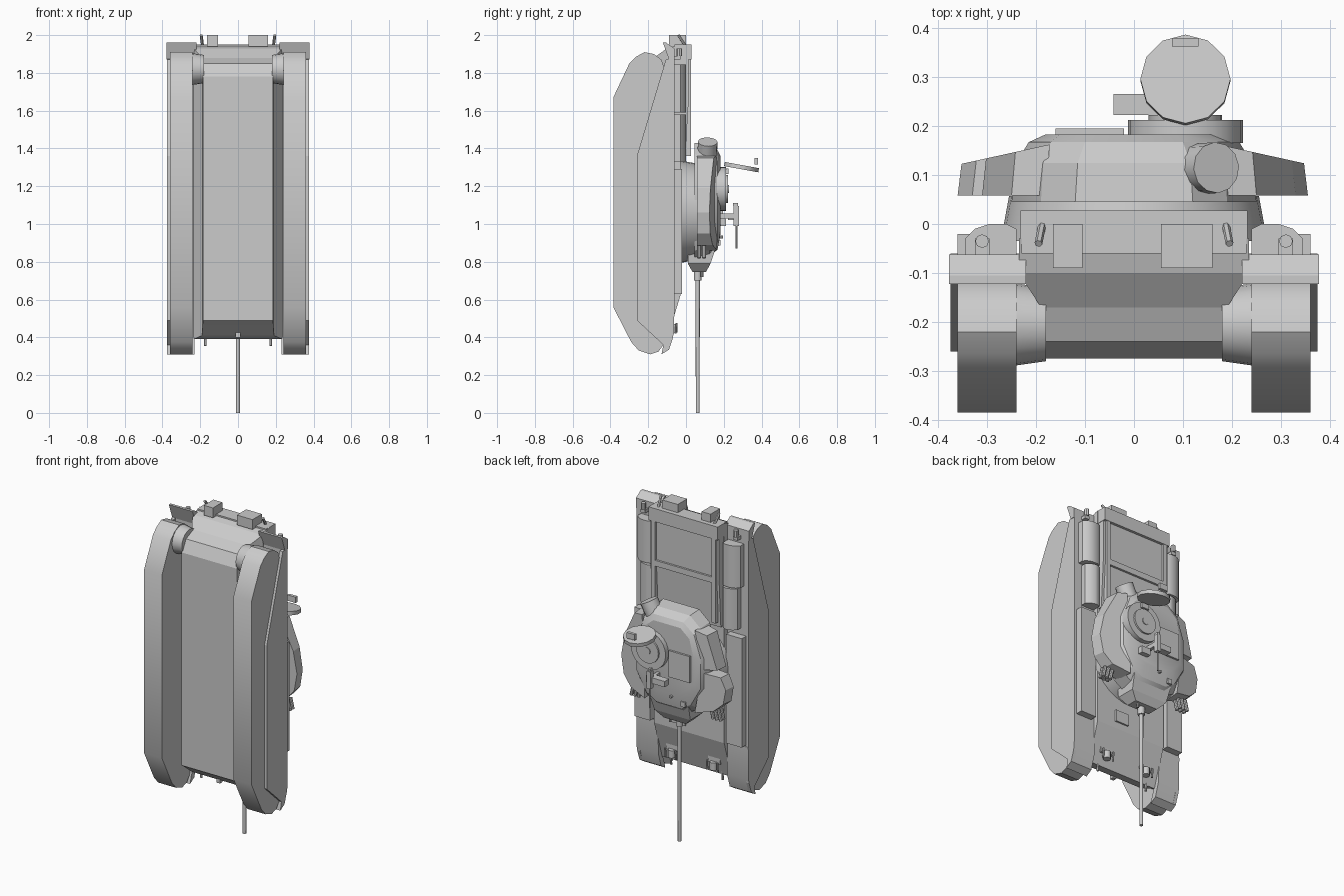
import bpy, bmesh, math
from mathutils import Vector

grey = bpy.data.materials.new("light_grey")
grey.diffuse_color = (0.6, 0.6, 0.6, 1)


def finish(name, bm, smooth=None):
    bmesh.ops.recalc_face_normals(bm, faces=bm.faces)
    me = bpy.data.meshes.new(name)
    bm.to_mesh(me)
    bm.free()
    me.materials.append(grey)
    if smooth:
        for p in me.polygons:
            p.use_smooth = True
        me.set_sharp_from_angle(angle=math.radians(smooth))
    ob = bpy.data.objects.new(name, me)
    bpy.context.scene.collection.objects.link(ob)
    return ob


def loft(name, loops, smooth=None):
    """Skin a stack of equal-length point loops and cap both ends."""
    bm = bmesh.new()
    rings = [[bm.verts.new(p) for p in lp] for lp in loops]
    n = len(rings[0])
    for a, b in zip(rings, rings[1:]):
        for i in range(n):
            j = (i + 1) % n
            bm.faces.new((a[i], a[j], b[j], b[i]))
    bm.faces.new(rings[0])
    bm.faces.new(rings[-1])
    return finish(name, bm, smooth)


def side_prism(name, yz, x0, x1, smooth=None):
    return loft(name, [[(x, y, z) for y, z in yz] for x in (x0, x1)], smooth)


def plan_prism(name, xz, y0, y1):
    return loft(name, [[(x, y, z) for x, z in xz] for y in (y0, y1)])


def box(name, x0, x1, y0, y1, z0, z1):
    return side_prism(name, [(y0, z0), (y1, z0), (y1, z1), (y0, z1)], x0, x1)


def rod(name, p0, p1, r0, r1=None, n=12, smooth=40):
    p0, p1 = Vector(p0), Vector(p1)
    q = (p1 - p0).to_track_quat('Z', 'Y')
    loops = []
    for p, r in ((p0, r0), (p1, r1 or r0)):
        loops.append([p + q @ Vector((r * math.cos(t), r * math.sin(t), 0))
                      for t in (2 * math.pi * i / n for i in range(n))])
    return loft(name, loops, smooth)


def mirrored(half):
    return half + [(-x, z) for x, z in reversed(half)]


# Hull: rectangles stacked from belly to deck (y, half width, front z, rear z)
levels = [(-.275, .185, .49, 1.78), (-.24, .187, .465, 1.85), (-.17, .19, .41, 1.88),
          (-.10, .235, .39, 1.93), (-.03, .235, .62, 1.95)]
loft("hull", [[(-w, y, a), (w, y, a), (w, y, b), (-w, y, b)] for y, w, a, b in levels])

# Engine deck with rails, ridge and rear lip
side_prism("engine_deck", [(-.06, 1.95), (0, 1.95), (.012, 1.87), (.012, 1.62),
                           (-.005, 1.33), (-.06, 1.33)], -.23, .23)
box("deck_ridge", -.19, .19, 0, .024, 1.60, 1.635)
box("deck_rear_lip", -.232, .232, -.03, .028, 1.87, 1.95)
box("driver_hatch", .02, .11, -.04, -.02, .66, .73)
box("rear_stowage_left", -.165, -.105, -.09, 0, 1.94, 2)
box("rear_stowage_right", .055, .16, -.09, 0, 1.94, 2)
box("nose_tow_hook", -.012, .012, -.19, -.165, .40, .43)

# Running gear outline (y, z)
track = [(-.385, 1.67), (-.30, 1.85), (-.265, 1.885), (-.22, 1.91), (-.17, 1.90), (-.13, 1.87),
         (-.10, 1.78), (-.10, .47), (-.12, .36), (-.145, .325), (-.19, .31), (-.25, .33),
         (-.29, .375), (-.385, .56)]
skirt = [(-.065, 1.88), (-.107, 1.87), (-.26, 1.36), (-.26, .49), (-.12, .36),
         (-.13, .31), (-.09, .335), (-.068, .40), (-.062, .52)]
guard = [(-.06, .62), (-.064, .42), (-.09, .335), (-.13, .31), (-.12, .35), (-.09, .43), (-.09, .62)]

for s, side in ((1, "right"), (-1, "left")):
    side_prism(side + "_track", track, s * .24, s * .36, 35)
    side_prism(side + "_skirt", skirt, s * .355, s * .375)
    side_prism(side + "_front_guard", guard, s * .23, s * .375, 35)
    box(side + "_fender", s * .22, s * .375, -.09, -.062, .60, 1.88)
    side_prism(side + "_rear_flap", [(-.062, 1.87), (-.09, 1.87), (-.122, 1.96), (-.105, 1.96),
                                     (-.062, 1.93)], s * .22, s * .378)
    rod(side + "_drive_hub", (s * .18, -.205, 1.82), (s * .25, -.205, 1.82), .075, .085, 20)
    # Rounded silencer bins and the long front locker
    for z0, z1, w in ((1.33, 1.58, .325), (1.59, 1.845, .345)):
        sec = [(.24, -.065), (.24, -.01), (.26, 0), (w - .05, 0), (w - .02, -.01), (w, -.03), (w, -.065)]
        loft(side + "_fender_bin", [[(s * x, y, z) for x, y in sec] for z in (z0, z1)], 35)
    box(side + "_fender_locker", s * .255, s * .36, -.07, -.02, .63, 1.29)
    box(side + "_deck_rail", s * .19, s * .215, 0, .026, 1.36, 1.88)
    rod(side + "_rear_post", (s * .187, 0, 1.94), (s * .195, -.04, 2), .008, n=6)
    rod(side + "_flap_light", (s * .31, -.035, 1.89), (s * .31, -.035, 1.93), .014, n=8)
    box(side + "_flap_bracket", s * .295, s * .325, -.065, -.03, 1.87, 1.89)
    # Headlights, guards and tow hooks on the nose
    rod(side + "_headlight", (s * .14, -.065, .47), (s * .14, -.065, .425), .022, n=10)
    box(side + "_headlight_base", s * .10, s * .18, -.10, -.068, .46, .50)
    for x in (.105, .175):
        rod(side + "_light_guard", (s * x, -.05, .475), (s * x, -.055, .42), .006, n=6)
    rod(side + "_tow_hook", (s * .173, -.10, .42), (s * .173, -.105, .355), .007, n=6)
    # Smoke dischargers in front of the turret bins
    for i in range(3):
        x = .235 + .025 * i
        for y in (.07, .095):
            rod(side + "_smoke_tube", (s * x, y, .885), (s * (x + .015), y, .82), .0105, n=8)

# Turret ring and body
rod("turret_ring", (0, -.035, 1.065), (0, .057, 1.065), .272, .255, 32)
low = [(.10, .81), (.18, .86), (.245, 1.0), (.25, 1.2), (.19, 1.37), (.12, 1.43)]
shoulder = [(.095, .825), (.175, .87), (.24, 1.01), (.24, 1.2), (.185, 1.36), (.115, 1.42)]
edge = [(.085, .865), (.15, .905), (.215, 1.02), (.215, 1.2), (.17, 1.335), (.10, 1.39)]
roof = [(.07, .95), (.12, .97), (.18, 1.04), (.18, 1.2), (.15, 1.31), (.09, 1.36)]
loft("turret", [[(x, y, z) for x, z in mirrored(h)]
                for y, h in ((.045, low), (.125, shoulder), (.167, edge), (.183, roof))], 25)

# Mantlet and gun
loft("mantlet", [[(-w, a, z), (w, a, z), (w, b, z), (-w, b, z)]
                 for z, w, a, b in ((.745, .075, .035, .105), (.79, .12, .01, .13), (.88, .13, .01, .16))])
rod("gun_barrel", (0, .062, 0), (0, .062, .76), .010, .0115, 12)
rod("gun_sleeve", (0, .062, .70), (0, .062, .76), .02, n=12)
rod("coaxial_gun", (.045, .085, .72), (.045, .085, .77), .007, n=8)


# Stowage bins hung on the turret sides, tops sloping outwards
def turret_bin(name, s, xz):
    loft(name, [[(s * x, .058, z) for x, z in xz],
                [(s * (x - .008), .158 - (x - .2) * .22, z) for x, z in xz]])


turret_bin("right_turret_bin", 1, [(.17, .86), (.28, .89), (.335, .95), (.355, 1.06),
                                   (.33, 1.19), (.25, 1.35), (.19, 1.36)])
turret_bin("left_front_bin", -1, [(.18, .86), (.29, .89), (.345, .94), (.36, 1.03),
                                  (.33, 1.10), (.22, 1.11)])
turret_bin("left_rear_bin", -1, [(.23, 1.13), (.31, 1.14), (.25, 1.34), (.18, 1.36)])

# Drum on the turret rear
rod("rear_drum", (.125, .112, 1.35), (.168, .115, 1.435), .052, n=12)

# Cupola with open hatch
rod("cupola", (.105, .165, 1.185), (.105, .212, 1.185), .117, n=24)
rod("cupola_rim", (.105, .21, 1.185), (.105, .222, 1.185), .075, n=20)
rod("cupola_seat", (.105, .22, 1.185), (.105, .227, 1.185), .022, n=10)
rod("hatch_lid", (.105, .292, 1.290), (.105, .296, 1.312), .092, n=12)
box("hatch_handle", .078, .132, .362, .38, 1.315, 1.35)
box("hatch_hinge", .08, .13, .195, .225, 1.265, 1.295)

# Machine gun with ammunition box
rod("machine_gun_barrel", (.055, .268, 1.02), (.055, .268, .87), .005, n=8)
box("machine_gun_body", .043, .067, .252, .28, .99, 1.095)
box("machine_gun_grip", .048, .062, .25, .275, 1.095, 1.11)
box("machine_gun_mount", .045, .065, .18, .255, 1.03, 1.055)
box("ammunition_box", -.042, .045, .222, .265, 1.02, 1.055)

# Roof fittings
box("loader_hatch", -.16, -.02, .17, .195, 1.05, 1.21)
box("gunner_sight", .06, .12, .17, .212, .99, 1.03)
box("roof_periscope", -.12, -.09, .15, .182, .885, .915)
rod("roof_stub", (-.03, .17, .93), (-.03, .195, .93), .008, n=8)
